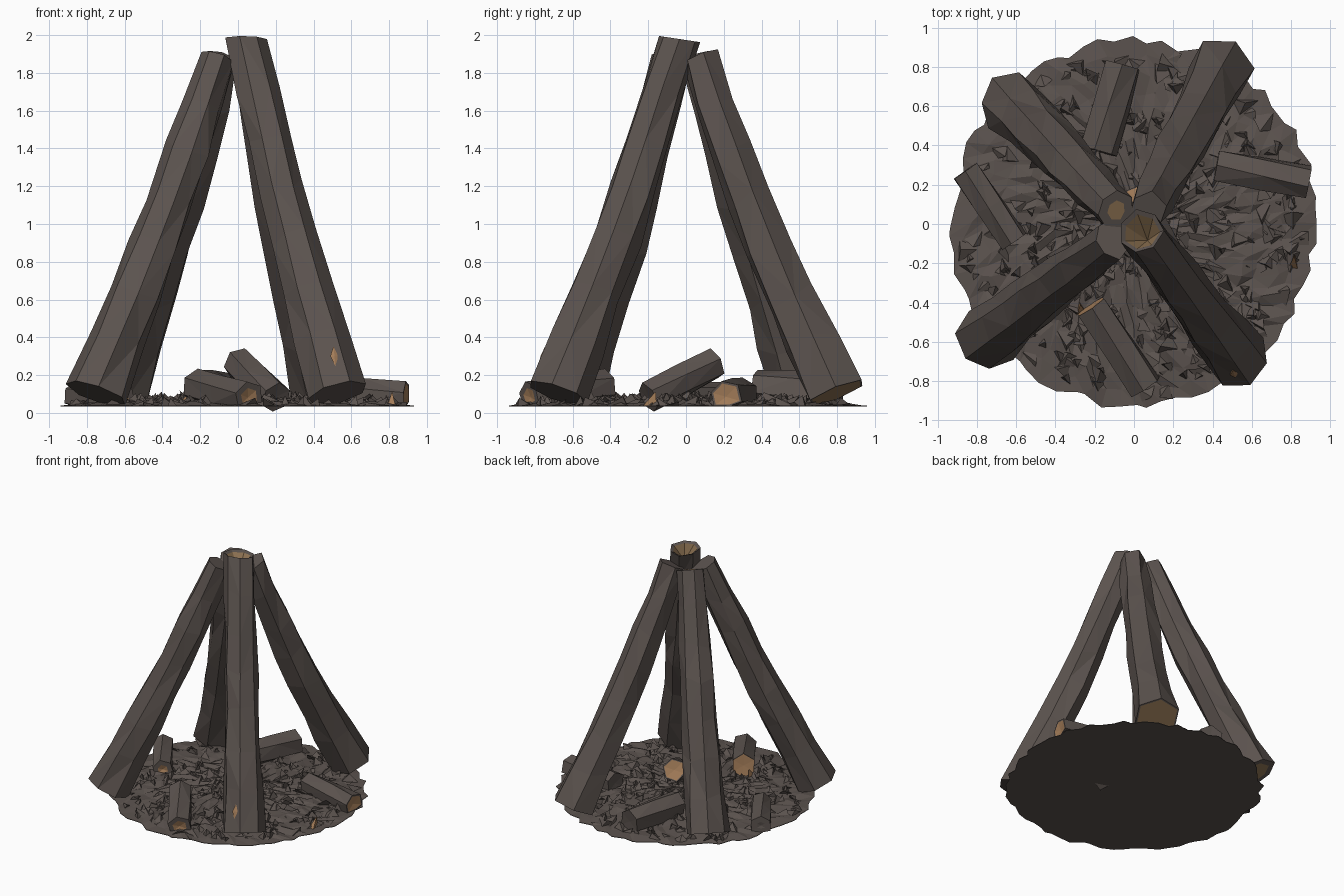
import bpy, bmesh, math, random
from mathutils import Vector

if "Cube" in bpy.data.objects:
    bpy.data.objects.remove(bpy.data.objects["Cube"])

rng = random.Random(11)

def material(name, rgb):
    m = bpy.data.materials.new(name)
    m.diffuse_color = (*rgb, 1)
    m.use_nodes = True
    m.node_tree.nodes["Principled BSDF"].inputs["Base Color"].default_value = m.diffuse_color
    return m

BARK = material("charred bark", (0.105, 0.086, 0.077))
WOOD = material("bare wood", (0.37, 0.205, 0.10))
DARK_WOOD = material("scorched wood", (0.27, 0.17, 0.085))

def finish(bm, name, mats):
    bmesh.ops.recalc_face_normals(bm, faces=bm.faces)
    me = bpy.data.meshes.new(name)
    bm.to_mesh(me)
    bm.free()
    for m in mats:
        me.materials.append(m)
    ob = bpy.data.objects.new(name, me)
    bpy.context.collection.objects.link(ob)
    return ob

def log(name, base, top, radii, sides, jitter, bow=0.0, caps=(0, 0), rims=(0.9, 0.9),
        pits=(0.0, 0.0), wood=WOOD, phase=0.0, floor=None, level_top=False):
    """Faceted log: rings along a bowed axis, each end a bark rim around a wood face."""
    base, top = Vector(base), Vector(top)
    axis = (top - base).normalized()
    u = axis.cross(Vector((0, 0, 1))).normalized()
    v = axis.cross(u)
    inward = Vector((top.x - base.x, top.y - base.y, 0)).normalized()
    bm = bmesh.new()
    rings = []
    n = len(radii)
    for i, r in enumerate(radii):
        t = i / (n - 1)
        c = base.lerp(top, t) + inward * bow * math.sin(math.pi * t)
        ring = []
        for k in range(sides):
            a = phase + math.tau * k / sides + 0.25 * t
            rr = r + rng.uniform(-jitter, jitter)
            p = c + (u * math.cos(a) + v * math.sin(a)) * rr
            if 0 < i < n - 1:
                p += axis * rng.uniform(-3, 3) * jitter
            if level_top and i == n - 1:
                p.z = top.z - 0.15 * (p.y - top.y)
            if floor is not None:
                p.z = max(p.z, floor)
            ring.append(bm.verts.new(p))
        rings.append(ring)
    for r0, r1 in zip(rings, rings[1:]):
        for k in range(sides):
            j = (k + 1) % sides
            if rng.random() < 0.5:
                bm.faces.new((r0[k], r0[j], r1[j]))
                bm.faces.new((r0[k], r1[j], r1[k]))
            else:
                bm.faces.new((r0[k], r0[j], r1[k]))
                bm.faces.new((r0[j], r1[j], r1[k]))
    for e, (ring, c, d) in enumerate(((rings[0], base, axis), (rings[-1], top, -axis))):
        inset = [bm.verts.new(c.lerp(w.co, rims[e]) + d * pits[e] * 0.1) for w in ring]
        mid = bm.verts.new(c + d * pits[e])
        for k in range(sides):
            j = (k + 1) % sides
            bm.faces.new((ring[k], ring[j], inset[j], inset[k]))
            bm.faces.new((inset[k], inset[j], mid)).material_index = caps[e]
    return finish(bm, name, [BARK, wood])

# Four tall leaning logs
SHAPE = (0.165, 0.15, 0.137, 0.132, 0.126, 0.118, 0.108, 0.10)
log("front_right_log", (0.53, -0.68, 0.105), (0.035, -0.04, 1.98),
    SHAPE[:-2] + (0.112, 0.12), 7, 0.012, 0.035, (0, 1), (0.9, 0.8), (0, 0.14),
    DARK_WOOD, level_top=True)
log("front_left_log", (-0.755, -0.59, 0.105), (-0.11, -0.08, 1.88),
    SHAPE, 7, 0.013, 0.035, phase=0.3)
log("back_right_log", (0.445, 0.795, 0.105), (0.07, 0.07, 1.88),
    SHAPE, 6, 0.013, 0.04, (1, 0), (0.92, 0.9), (0, 0), DARK_WOOD, 0.5)
log("back_left_log", (-0.63, 0.62, 0.105), (-0.09, 0.07, 1.88),
    SHAPE, 7, 0.013, 0.025, (1, 1), (0.7, 0.5), (0, 0), DARK_WOOD, 0.1)

# Short logs lying in the ash: ends, radius, which ends show bare wood, rim sizes
SHORT = [
    ("front_short_log", (-0.22, -0.42, 0.14), (0.06, -0.83, 0.08), 0.09, (1, 1), (0.95, 0.6)),
    ("left_short_log", (-0.86, 0.27, 0.09), (-0.61, -0.09, 0.08), 0.08, (0, 1), (0.4, 0.5)),
    ("back_short_log", (-0.06, 0.81, 0.115), (-0.18, 0.37, 0.135), 0.098, (0, 0), (0.9, 0.9)),
    ("right_short_log", (0.42, 0.30, 0.10), (0.89, 0.21, 0.085), 0.088, (0, 1), (0.9, 0.85)),
    ("propped_short_log", (0.20, -0.20, 0.08), (0.0, 0.15, 0.265), 0.085, (0, 1), (0.9, 0.88)),
]
for name, a, b, r, caps, rims in SHORT:
    log(name, a, b, (r, r * 1.04, r), 6, 0.006, 0, caps, rims, (0.006, 0.012), phase=0.52,
        floor=0.0 if name.startswith("propped") else 0.036)

# Ash bed: bumpy top, jagged rim, flat underside
def bed_height(r):
    return 0.037 + 0.035 * max(0.0, 1 - (r / 0.93) ** 2)

bm = bmesh.new()
SEG, STEPS = 72, 11
top_mid = bm.verts.new((0, 0, bed_height(0)))
low_mid = bm.verts.new((0, 0, 0.034))
prev = None
for i in range(1, STEPS + 1):
    ring = []
    for k in range(SEG):
        last = i == STEPS
        a = math.tau * (k + rng.uniform(-0.3, 0.3)) / SEG
        r = 0.93 * i / STEPS + (rng.uniform(-0.03, 0.03) if last else rng.uniform(-0.025, 0.025))
        z = 0.038 if last else bed_height(r) + rng.uniform(-0.014, 0.016)
        ring.append(bm.verts.new((r * math.cos(a), r * math.sin(a), max(z, 0.037))))
    for k in range(SEG):
        j = (k + 1) % SEG
        if prev is None:
            bm.faces.new((top_mid, ring[k], ring[j]))
        else:
            bm.faces.new((prev[k], ring[k], ring[j]))
            bm.faces.new((prev[k], ring[j], prev[j]))
    prev = ring
low = [bm.verts.new((w.co.x, w.co.y, 0.034)) for w in prev]
for k in range(SEG):
    j = (k + 1) % SEG
    bm.faces.new((prev[k], low[k], low[j], prev[j]))
    bm.faces.new((low_mid, low[j], low[k]))
finish(bm, "ash_bed", [BARK])

# Charcoal flakes: small irregular pyramids scattered over the bed
def flake(bm, x, y, size, height):
    z = bed_height(math.hypot(x, y))
    a0 = rng.uniform(0, math.tau)
    base = []
    for k in range(3):
        a = a0 + math.tau * k / 3 + rng.uniform(-0.5, 0.5)
        s = size * rng.uniform(0.6, 1.3)
        base.append(bm.verts.new((x + s * math.cos(a), y + s * math.sin(a),
                                  max(0.036, z - 0.012 + rng.uniform(0, 0.012)))))
    tip = bm.verts.new((x + rng.uniform(-size, size) * 0.8,
                        y + rng.uniform(-size, size) * 0.8, z + height))
    bm.faces.new(base)
    for k in range(3):
        bm.faces.new((base[k], base[(k + 1) % 3], tip))

bm = bmesh.new()
for _ in range(420):
    r, a = 0.87 * math.sqrt(rng.random()), rng.uniform(0, math.tau)
    flake(bm, r * math.cos(a), r * math.sin(a), rng.uniform(0.03, 0.07), rng.uniform(0.01, 0.05))
finish(bm, "charcoal_flakes", [BARK])

# Bare wood splinters in the ash
bm = bmesh.new()
for x, y in ((0.81, -0.19), (-0.28, -0.43)):
    flake(bm, x, y, 0.04, 0.07)
finish(bm, "wood_splinters", [WOOD])

# Chipped patch on the front right log
bm = bmesh.new()
c = Vector((0.51, -0.765, 0.30))
out = Vector((0.2, -0.9, 0.36)).normalized()
up = Vector((-0.1, 0.36, 1)).normalized()
side = out.cross(up).normalized()
rim = [bm.verts.new(c + p) for p in (up * 0.055, side * 0.022, up * -0.055, side * -0.022)]
for tip in (bm.verts.new(c + out * 0.005), bm.verts.new(c - out * 0.05)):
    for k in range(4):
        bm.faces.new((rim[k], rim[(k + 1) % 4], tip))
finish(bm, "bark_chip", [WOOD])
